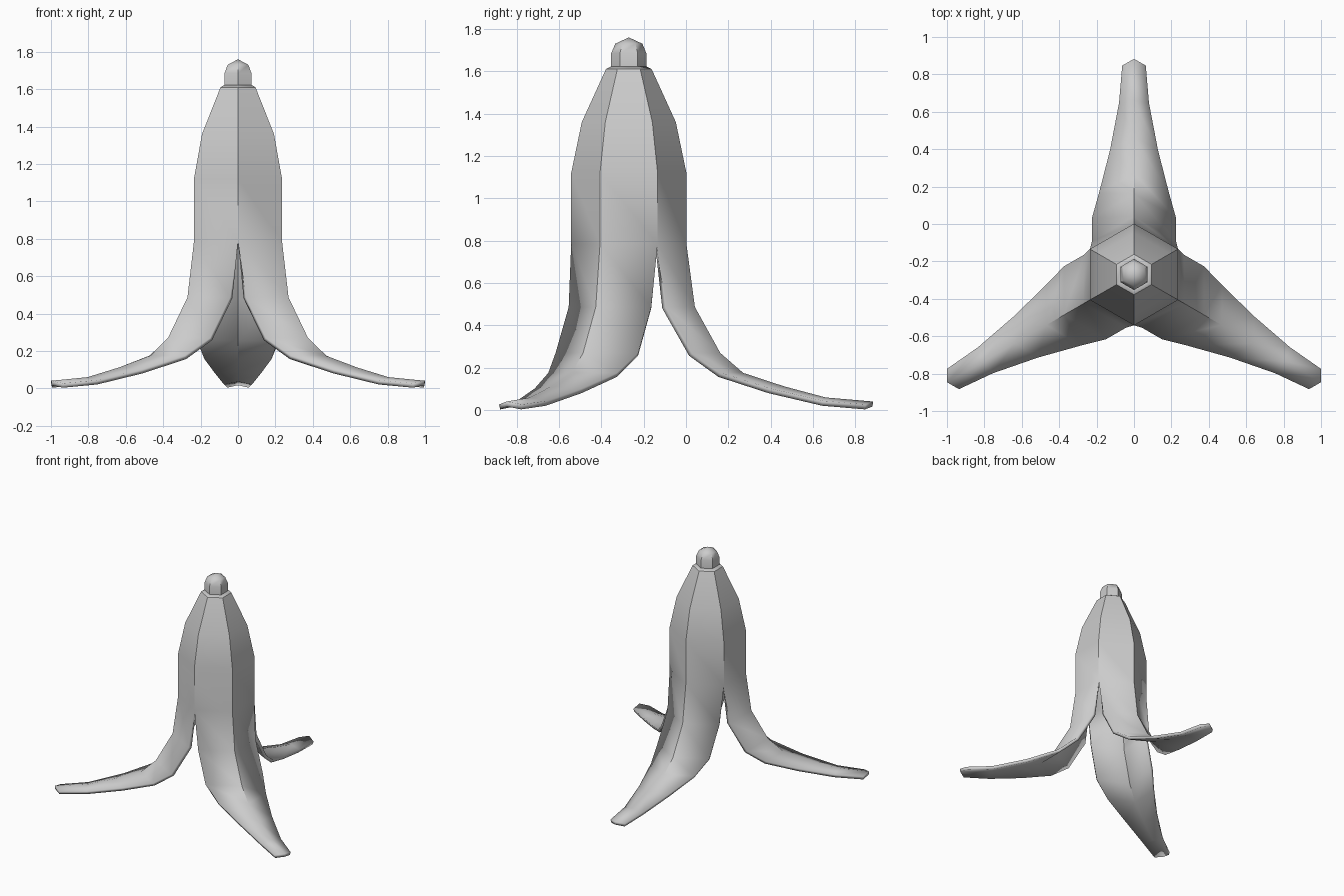
import bpy, bmesh
from math import radians, cos, sin
from mathutils import Vector, Matrix

if "Cube" in bpy.data.objects:
    bpy.data.objects.remove(bpy.data.objects["Cube"])

AXIS = Vector((0, -0.27, 0))


def finish(name, bm, angle):
    me = bpy.data.meshes.new(name)
    bm.to_mesh(me)
    bm.free()
    ob = bpy.data.objects.new(name, me)
    bpy.context.collection.objects.link(ob)
    bpy.ops.object.select_all(action='DESELECT')
    ob.select_set(True)
    bpy.context.view_layer.objects.active = ob
    bpy.ops.object.shade_smooth_by_angle(angle=radians(angle))
    return ob


# Peel rows: edge radius, half width, edge z, ridge radius, ridge z
def hex_row(r, z):
    return (r * 0.5, r * cos(radians(30)), z, r, z)


rows = [hex_row(r, z) for r, z in
        [(0.08, 1.625), (0.108, 1.61), (0.222, 1.36), (0.272, 1.12), (0.272, 0.785)]]
rows += [
    (0.178, 0.225, 0.487, 0.312, 0.487),
    (0.302, 0.225, 0.270, 0.432, 0.270),
    (0.436, 0.187, 0.176, 0.540, 0.176),
    (0.666, 0.128, 0.103, 0.735, 0.112),
    (0.917, 0.080, 0.044, 0.930, 0.060),
    (1.117, 0.063, 0.027, 1.153, 0.041),
]

# Three flaps joined along the upper body, split open below
bm = bmesh.new()
for k in range(3):
    turn = Matrix.Rotation(radians(120 * k), 4, 'Z')
    grid = []
    for er, w, ez, rr, rz in rows:
        pts = [(w, er, ez), (0, rr, rz), (-w, er, ez)]
        grid.append([bm.verts.new(turn @ Vector(p) + AXIS) for p in pts])
    for a, b in zip(grid, grid[1:]):
        for i in range(2):
            bm.faces.new((a[i], a[i + 1], b[i + 1], b[i]))
bmesh.ops.remove_doubles(bm, verts=bm.verts[:], dist=0.001)
bm.normal_update()
if sum(f.normal.dot(f.calc_center_median() - AXIS - Vector((0, 0, f.calc_center_median().z)))
       for f in bm.faces) < 0:
    bmesh.ops.reverse_faces(bm, faces=bm.faces[:])
peel = finish("peel", bm, 32)
mod = peel.modifiers.new("thickness", 'SOLIDIFY')
mod.thickness = 0.024
mod.offset = -1
# thickness is applied before the edge-angle shading
bpy.ops.object.modifier_move_to_index(modifier="thickness", index=0)

# Hexagonal stem stub with a domed top
bm = bmesh.new()
rings = []
for r, z in [(0.083, 1.61), (0.083, 1.685), (0.064, 1.73)]:
    rings.append([bm.verts.new(AXIS + Vector((r * cos(radians(30 + 60 * i)),
                                              r * sin(radians(30 + 60 * i)), z)))
                  for i in range(6)])
apex = bm.verts.new(AXIS + Vector((0, 0, 1.76)))
for a, b in zip(rings, rings[1:]):
    for i in range(6):
        j = (i + 1) % 6
        bm.faces.new((a[i], a[j], b[j], b[i]))
for i in range(6):
    bm.faces.new((rings[-1][i], rings[-1][(i + 1) % 6], apex))
bm.faces.new(rings[0][::-1])
finish("stem", bm, 45)
